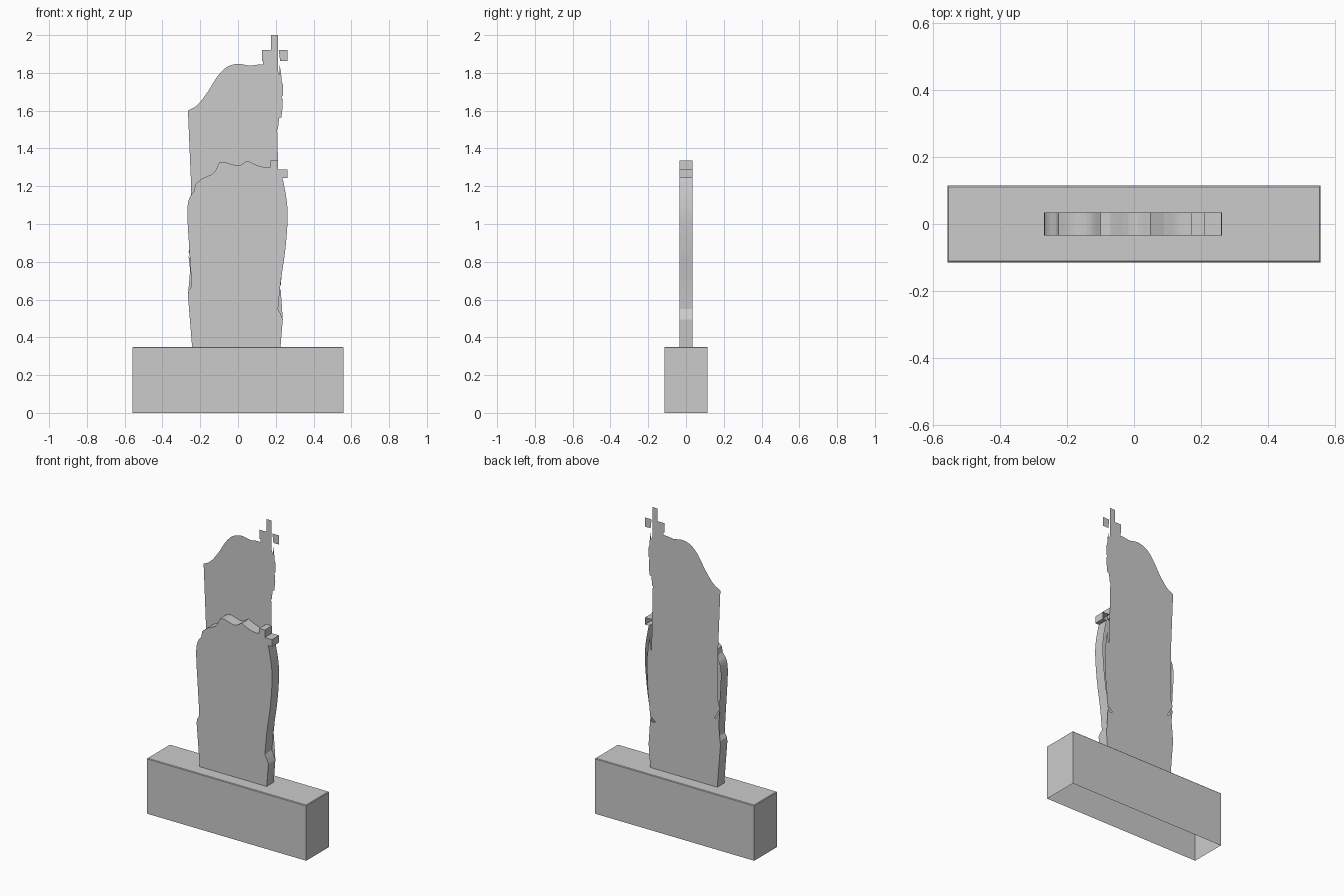
import bpy, bmesh
from mathutils import Vector

BACK = 0.035    # y of the thin rear sheets
FRONT = -0.035  # y of the stone's face


def spline(pts, steps=4):
    """Smooth run of points through a few control points."""
    p = [Vector(q) for q in pts]
    p = [2 * p[0] - p[1]] + p + [2 * p[-1] - p[-2]]
    out = []
    for a, b, c, d in zip(p, p[1:], p[2:], p[3:]):
        for i in range(steps):
            t = i / steps
            v = 0.5 * (2 * b + (c - a) * t + (2 * a - 5 * b + 4 * c - d) * t * t
                       + (3 * b - a - 3 * c + d) * t ** 3)
            out.append((v.x, v.y))
    out.append(tuple(pts[-1]))
    return out


def finish(name, bm):
    mesh = bpy.data.meshes.new(name)
    bm.to_mesh(mesh)
    bm.free()
    ob = bpy.data.objects.new(name, mesh)
    bpy.context.collection.objects.link(ob)
    return ob


def sheet(name, outline, y, depth=0.0):
    """Flat outline at y; with depth it gets side walls but stays open at the back."""
    bm = bmesh.new()
    front = [bm.verts.new((x, y, z)) for x, z in outline]
    face = bm.faces.new(front)
    if depth:
        rear = [bm.verts.new((x, y + depth, z)) for x, z in outline]
        n = len(front)
        for i in range(n):
            j = (i + 1) % n
            bm.faces.new((front[i], rear[i], rear[j], front[j]))
        bmesh.ops.recalc_face_normals(bm, faces=bm.faces[:])
    bmesh.ops.triangulate(bm, faces=[face])
    return finish(name, bm)


# plinth: box open underneath with softened top edges
bm = bmesh.new()
bmesh.ops.create_cube(bm, size=1)
for v in bm.verts:
    v.co = (v.co.x * 1.115, v.co.y * 0.23, (v.co.z + 0.5) * 0.35)
bottom = [f for f in bm.faces if f.normal.z < -0.9]
bmesh.ops.delete(bm, geom=bottom, context='FACES_ONLY')
top_edges = [e for e in bm.edges if all(v.co.z > 0.3 for v in e.verts)]
bmesh.ops.bevel(bm, geom=top_edges, offset=0.004, segments=1, affect='EDGES')
finish("plinth", bm)

# front stone: wavy outline with a stub of a cross at the right shoulder
left_low = [(-0.243, 0.35), (-0.265, 0.62), (-0.262, 0.645), (-0.247, 0.67)]
left_side = spline([(-0.247, 0.70), (-0.258, 0.87), (-0.268, 1.05), (-0.26, 1.13), (-0.232, 1.175)])
crest = (spline([(-0.226, 1.21), (-0.19, 1.24), (-0.13, 1.27), (-0.10, 1.325)])
         + spline([(-0.07, 1.328), (0.0, 1.31), (0.05, 1.335)])
         + spline([(0.09, 1.315), (0.13, 1.303), (0.172, 1.302)]))
stub = [(0.172, 1.335), (0.212, 1.335), (0.212, 1.288), (0.262, 1.288), (0.262, 1.243), (0.235, 1.243)]
right_side = spline([(0.24, 1.225), (0.257, 1.13), (0.263, 1.03), (0.25, 0.86), (0.227, 0.70), (0.212, 0.55)])
right_low = [(0.225, 0.525), (0.237, 0.495), (0.225, 0.35)]
sheet("front_stone", left_low + left_side + crest + stub + right_side + right_low,
      FRONT, BACK - FRONT)

# rear closing plate below the arc
arc = [(-0.262, 0.85), (-0.207, 0.76), (-0.12, 0.665), (-0.02, 0.607), (0.06, 0.597),
       (0.15, 0.622), (0.226, 0.675)]
low_arc = [(x, z - 0.02) for x, z in spline(arc)]
sheet("rear_lower_plate", left_low + [(-0.247, 0.70)] + low_arc
      + [(0.22, 0.60), (0.212, 0.55)] + right_low, BACK)

# tall thin rear panel, notched around the cross
panel_top = spline([(-0.265, 1.60), (-0.215, 1.63), (-0.16, 1.70), (-0.11, 1.78),
                    (-0.06, 1.83), (0.0, 1.848), (0.06, 1.838), (0.11, 1.844), (0.163, 1.842)])
cross_gap = [(0.163, 1.705), (0.139, 1.69), (0.139, 1.605), (0.163, 1.59), (0.163, 1.49), (0.208, 1.49)]
panel_right = spline([(0.205, 1.48), (0.175, 1.385), (0.195, 1.29)]) + [
    (0.18, 1.18), (0.205, 1.02), (0.232, 1.17), (0.25, 1.02), (0.243, 0.85)]
panel_left = [(-0.245, 0.91), (-0.24, 1.08), (-0.248, 1.2)]
sheet("rear_panel", panel_top + cross_gap + panel_right + spline(arc)[::-1] + panel_left, BACK)

# thin cross: post with upper left arm and slanted lower bar
sheet("cross_post", [(0.174, 2.0), (0.174, 1.92), (0.127, 1.92), (0.127, 1.862), (0.174, 1.862),
                     (0.174, 1.695), (0.149, 1.68), (0.149, 1.62), (0.174, 1.605), (0.174, 1.50),
                     (0.211, 1.50), (0.211, 1.66), (0.238, 1.68), (0.238, 1.735), (0.211, 1.72),
                     (0.211, 2.0)], BACK)
sheet("cross_right_arm", [(0.216, 1.92), (0.223, 1.862), (0.262, 1.862), (0.262, 1.92)], BACK)

# panel slivers left over on the cross's far side
sheet("upper_sliver", [(0.22, 1.845), (0.219, 1.735), (0.232, 1.743), (0.228, 1.80)], BACK)
sheet("lower_sliver", [(0.218, 1.652), (0.218, 1.56), (0.23, 1.565), (0.236, 1.62), (0.235, 1.665)], BACK)
